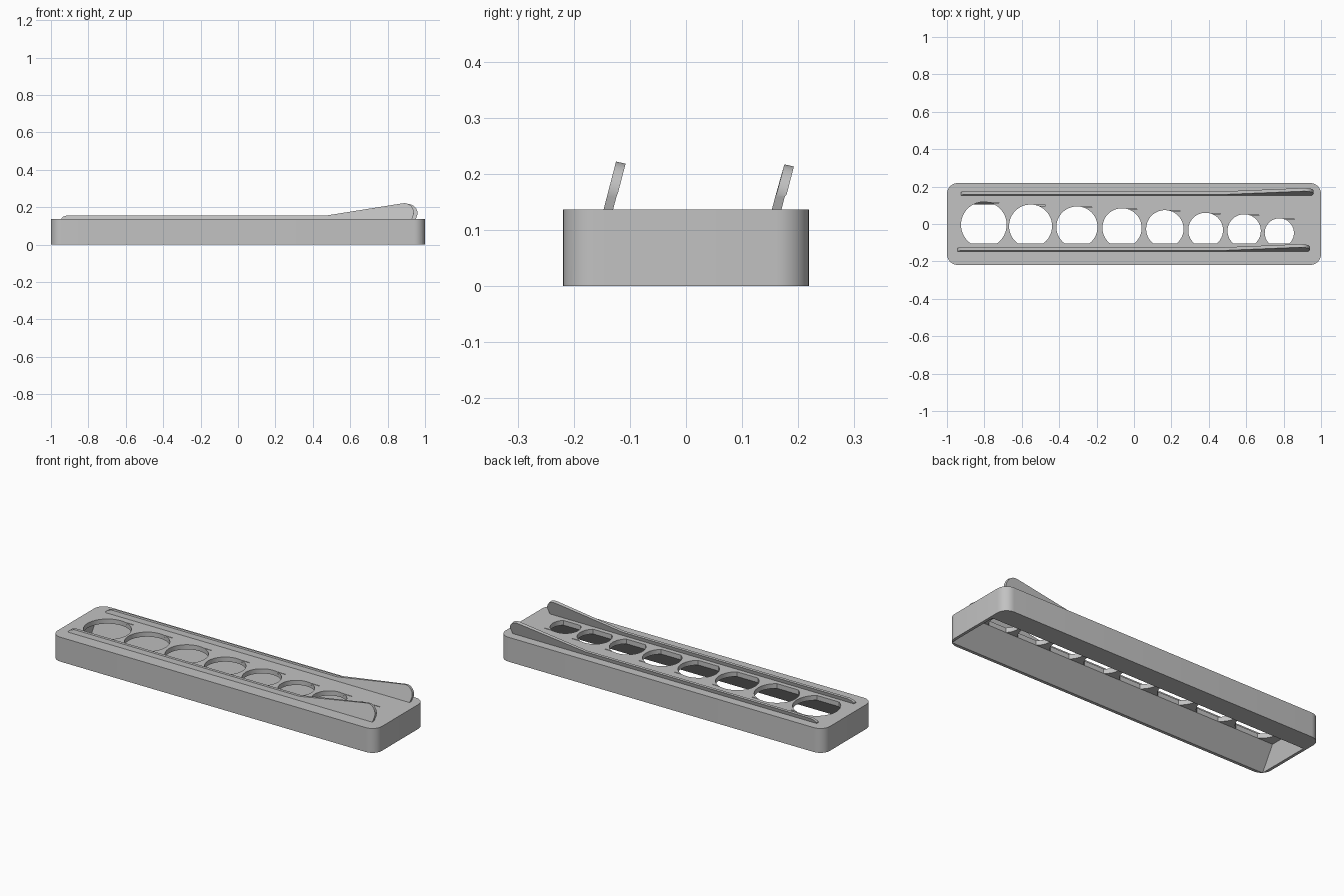
import bpy, math

if "Cube" in bpy.data.objects:
    bpy.data.objects.remove(bpy.data.objects["Cube"], do_unlink=True)

grey = bpy.data.materials.new("plain_grey")
grey.use_nodes = True
GREY = (0.54, 0.54, 0.54, 1)
grey.diffuse_color = GREY
grey.node_tree.nodes["Principled BSDF"].inputs["Base Color"].default_value = GREY

TOP = 0.136


def loft(name, lower, upper):
    """Closed solid between two matching loops of points."""
    n = len(lower)
    faces = [list(range(n))[::-1], list(range(n, 2 * n))]
    faces += [[i, (i + 1) % n, n + (i + 1) % n, n + i] for i in range(n)]
    mesh = bpy.data.meshes.new(name)
    mesh.from_pydata(list(lower) + list(upper), [], faces)
    mesh.materials.append(grey)
    obj = bpy.data.objects.new(name, mesh)
    bpy.context.collection.objects.link(obj)
    return obj


def at_height(outline, z):
    return [(x, y, z) for x, y in outline]


def prism(name, outline, z0, z1):
    return loft(name, at_height(outline, z0), at_height(outline, z1))


def rectangle(x0, x1, y0, y1):
    return [(x0, y0), (x1, y0), (x1, y1), (x0, y1)]


def rounded_rectangle(hx, hy, r, steps=10):
    points = []
    for k, (sx, sy) in enumerate([(1, 1), (-1, 1), (-1, -1), (1, -1)]):
        for i in range(steps + 1):
            a = math.pi / 2 * (k + i / steps)
            points.append((sx * (hx - r) + r * math.cos(a), sy * (hy - r) + r * math.sin(a)))
    return points


def cut(target, cutter):
    """Subtract the cutter, then remove it."""
    mod = target.modifiers.new("cut", "BOOLEAN")
    mod.operation = "DIFFERENCE"
    mod.solver = "EXACT"
    mod.object = cutter
    bpy.context.view_layer.objects.active = target
    bpy.ops.object.modifier_apply(modifier=mod.name)
    bpy.data.objects.remove(cutter, do_unlink=True)


def smooth(obj):
    bpy.ops.object.select_all(action="DESELECT")
    obj.select_set(True)
    bpy.context.view_layer.objects.active = obj
    bpy.ops.object.shade_smooth_by_angle(angle=math.radians(30))


# Rounded base block
base = prism("gauge_base", rounded_rectangle(1.0, 0.219, 0.058), 0, TOP)

# Hollow underneath, leaning backwards: thin front rim, wide back rim
CEILING, FLAT = 0.11, -0.105
cut(base, loft("hollow_cutter",
               at_height(rectangle(-0.984, 0.984, -0.203, 0.105), -0.001),
               at_height(rectangle(-0.965, 0.965, FLAT, 0.137), CEILING)))

# Row of shrinking holes on one front line, each flattened at the front
FRONT_LINE = -0.126
holes = [(-0.803, 0.122), (-0.553, 0.115), (-0.305, 0.11), (-0.064, 0.105),
         (0.165, 0.1), (0.383, 0.093), (0.589, 0.089), (0.777, 0.078)]
for x, r in holes:
    cy = FRONT_LINE + r
    start = math.asin((FLAT - cy) / r)
    outline = []
    for i in range(49):
        a = start + (math.pi - 2 * start) * i / 48
        outline.append((x + r * math.cos(a), cy + r * math.sin(a)))
    cut(base, prism("hole_cutter", outline, CEILING - 0.01, TOP + 0.02))

    # Narrow marking slit behind each hole
    y = cy + r - 0.007
    cut(base, prism("slit_cutter", rectangle(x + 0.01, x + 0.08, y, y + 0.004),
                    TOP - 0.01, TOP + 0.02))
smooth(base)


# Leaning rails that flare up into a rounded fin at the left end
def rail(name, x_shift, y_base, drop):
    profile = [(-0.945, 0.12), (-0.945, 0.14), (-0.935, 0.15), (-0.91, 0.157), (0.48, 0.157)]
    for i in range(9):
        a = math.radians(100 - 115 * i / 8)
        profile.append((0.89 + 0.05 * math.cos(a), 0.172 + 0.05 * math.sin(a)))
    profile.append((0.925, 0.12))

    def side(offset, tip):
        return [(x + x_shift, y_base + offset + 0.26 * (z - TOP),
                 z - (drop + tip) * (z > 0.17)) for x, z in profile]
    smooth(loft(name, side(0.017, 0.004), side(0, 0)))


rail("front_rail", 0, -0.147, 0)
rail("back_rail", 0.02, 0.153, 0.005)
